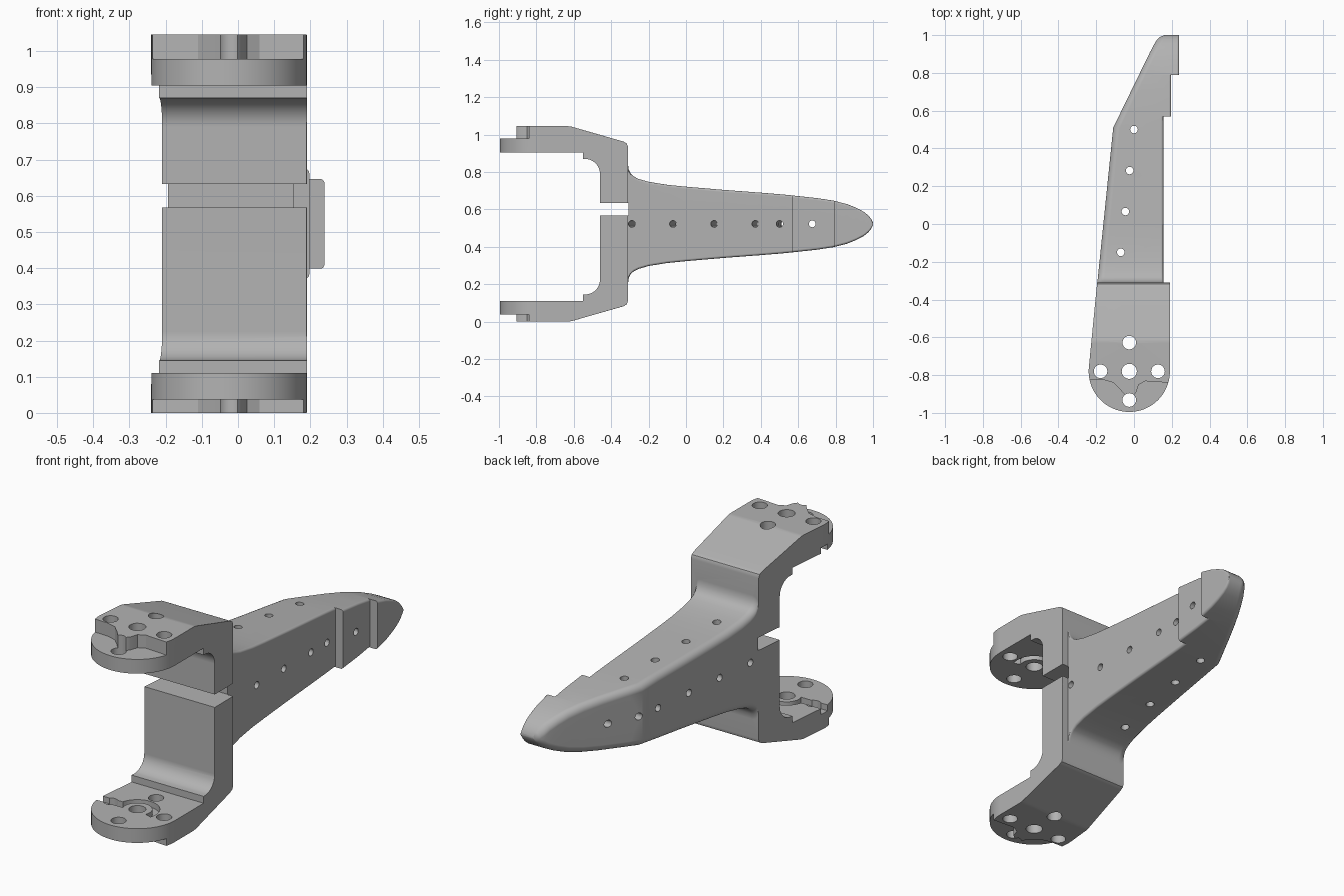
import bpy, bmesh, math
from mathutils import Vector, Matrix

cube = bpy.data.objects.get("Cube")
if cube:
    bpy.data.objects.remove(cube, do_unlink=True)

HEIGHT = 1.045            # full height of the bracket
INNER_SUM = 1.015         # lower z + upper z for the inner features
MID = HEIGHT / 2
LUG = Vector((-0.025, -0.78))
LUG_R = 0.215

grey = bpy.data.materials.new("machined grey")
grey.use_nodes = True
grey.diffuse_color = (0.45, 0.45, 0.45, 1)
grey.node_tree.nodes["Principled BSDF"].inputs["Base Color"].default_value = (0.45, 0.45, 0.45, 1)


def add_object(name, bm):
    bmesh.ops.recalc_face_normals(bm, faces=bm.faces)
    mesh = bpy.data.meshes.new(name)
    bm.to_mesh(mesh)
    bm.free()
    mesh.materials.append(grey)
    ob = bpy.data.objects.new(name, mesh)
    bpy.context.scene.collection.objects.link(ob)
    return ob


def prism(name, points, low, high, axis="z"):
    """Extrude a flat outline along z (points are x, y) or along x (points are y, z)."""
    bm = bmesh.new()
    place = (lambda p: (p[0], p[1], low)) if axis == "z" else (lambda p: (low, p[0], p[1]))
    face = bm.faces.new([bm.verts.new(place(p)) for p in points])
    moved = bmesh.ops.extrude_face_region(bm, geom=[face])["geom"]
    shift = Vector((0, 0, high - low)) if axis == "z" else Vector((high - low, 0, 0))
    bmesh.ops.translate(bm, vec=shift, verts=[v for v in moved if isinstance(v, bmesh.types.BMVert)])
    return add_object(name, bm)


def drill(center, radius, length, rotation):
    bm = bmesh.new()
    bmesh.ops.create_cone(bm, cap_ends=True, segments=24, radius1=radius, radius2=radius,
                          depth=length, matrix=Matrix.Translation(center) @ rotation)
    return add_object("drill", bm)


def combine(target, tool, operation):
    mod = target.modifiers.new("combine", "BOOLEAN")
    mod.object, mod.operation, mod.solver = tool, operation, "EXACT"
    bpy.context.view_layer.update()
    graph = bpy.context.evaluated_depsgraph_get()
    mesh = bpy.data.meshes.new_from_object(target.evaluated_get(graph))
    target.modifiers.clear()
    target.data = mesh
    bpy.data.objects.remove(tool, do_unlink=True)


def arc(center, radius, start, end, steps):
    angles = [math.radians(start + (end - start) * i / steps) for i in range(steps + 1)]
    return [(center[0] + radius * math.cos(a), center[1] + radius * math.sin(a)) for a in angles]


def lerp(table, y):
    for (y0, a), (y1, b) in zip(table, table[1:]):
        if y <= y1:
            return a + (b - a) * (y - y0) / (y1 - y0)
    return table[-1][1]


# Bracket: C-shaped side profile trimmed by its plan outline
outer = [(-1.05, 0), (-0.63, 0), (-0.61, 0.003), (-0.335, 0.082), (-0.317, 0.092), (-0.31, 0.11)]
inner = [(-1.05, 0.11), (-0.55, 0.11), (-0.55, 0.145)] + arc((-0.54, 0.225), 0.08, -80, 0, 8)
profile = (outer + [(y, HEIGHT - z) for y, z in reversed(outer)]
           + [(y, INNER_SUM - z) for y, z in inner] + list(reversed(inner)))
bracket = prism("bracket_arm", profile, -0.4, 0.4, "x")
plan = arc(LUG, LUG_R, 0, -186, 48) + [(-0.195, -0.31), (0.19, -0.31)]
combine(bracket, prism("plan_trim", plan, -0.2, 1.3), "INTERSECT")

# Rounded edges along the straight right flank
bm = bmesh.new()
bm.from_mesh(bracket.data)
flank = []
for e in bm.edges:
    mid = (e.verts[0].co + e.verts[1].co) / 2
    on_plane = all(abs(v.co.x - 0.19) < 0.001 for v in e.verts)
    outside = mid.z < 0.1 or mid.z > 0.94 or mid.y > -0.35
    wall = abs(mid.y + 0.46) < 0.002
    if on_plane and (outside or wall) and e.calc_length() > 0.002 and mid.y > -0.78:
        if len(e.link_faces) == 2 and e.calc_face_angle() > 0.5:
            flank.append(e)
bmesh.ops.bevel(bm, geom=flank, offset=0.014, segments=4, profile=0.5, affect="EDGES", clamp_overlap=True)
bm.to_mesh(bracket.data)
bm.free()

# Arm: rounded sections lofted along y, with two steps on the right
half_height = [(-0.325, 0.34), (-0.311, 0.325), (-0.306, 0.29), (-0.295, 0.268), (-0.28, 0.254),
               (-0.255, 0.241), (-0.2, 0.225), (-0.1, 0.209), (0, 0.199), (0.2, 0.182), (0.4, 0.167),
               (0.51, 0.158), (0.57, 0.152), (0.7, 0.138), (0.79, 0.124), (0.86, 0.106), (0.91, 0.086),
               (0.95, 0.065), (0.975, 0.045), (0.99, 0.026), (1.0, 0.006)]
left_edge = [(-0.33, -0.196), (0.51, -0.11), (0.91, 0.085), (0.95, 0.106), (0.975, 0.121),
             (0.99, 0.137), (1.0, 0.16)]


def section(bm, y, right):
    h, left = lerp(half_height, y), lerp(left_edge, y)
    pts = []
    for sx, sz, start in ((1, 1, 0), (-1, 1, 90), (-1, -1, 180), (1, -1, 270)):
        r = min(0.012 if sx > 0 else 0.035, h * 0.95)
        corner = ((right if sx > 0 else left) - sx * r, MID + sz * (h - r))
        pts += arc(corner, r, start, start + 90, 5)
    return [bm.verts.new((x, y, z)) for x, z in pts]


bm = bmesh.new()
rings = []
right = 0.155
for y, _ in half_height:
    rings.append(section(bm, y, right))
    if y in (0.57, 0.79):
        right += 0.042
        rings.append(section(bm, y, right))
for a, b in zip(rings, rings[1:]):
    for i in range(len(a)):
        j = (i + 1) % len(a)
        bm.faces.new((a[i], a[j], b[j], b[i]))
bm.faces.new(rings[0])
bm.faces.new(rings[-1])
combine(bracket, add_object("arm", bm), "UNION")


# Slot through the upright
def box(x0, x1, y0, y1, z0, z1):
    return prism("slot", [(x0, y0), (x1, y0), (x1, y1), (x0, y1)], z0, z1)


combine(bracket, box(-0.5, 0.5, -0.7, -0.308, 0.567, 0.633), "DIFFERENCE")

# Lowered front of both lugs, leaving a pointed pad
pad_cut = [(-0.3, -1.1), (0.3, -1.1), (0.3, -0.84), (0.18, -0.84), (0.06, -0.832), (0.025, -0.85),
           (0.012, -0.89), (-0.01, -0.915), (-0.04, -0.915), (-0.07, -0.88), (-0.11, -0.84),
           (-0.16, -0.825), (-0.3, -0.82)]
# Shallow cable groove on the inner faces
groove = arc(LUG, 0.105, -20, 165, 20) + [(-0.3, -0.755), (-0.3, -0.805)] + arc(LUG, 0.07, 200, -20, 20)
for outline, low, high in ((pad_cut, -0.1, 0.037), (groove, 0.08, 0.125)):
    combine(bracket, prism("lower_cut", outline, low, high), "DIFFERENCE")
    combine(bracket, prism("upper_cut", outline, INNER_SUM - high, INNER_SUM - low), "DIFFERENCE")

# Vertical holes in the lugs and the arm
upright = Matrix.Identity(4)
for x, y, r in ((0, 0, 0.04), (0, 0.152, 0.036), (0, -0.152, 0.036), (0.152, 0, 0.036), (-0.152, 0, 0.036)):
    combine(bracket, drill((LUG.x + x, LUG.y + y, MID), r, 1.5, upright), "DIFFERENCE")
for x, y in ((0, 0.5), (-0.023, 0.283), (-0.046, 0.066), (-0.07, -0.15)):
    combine(bracket, drill((x, y, MID), 0.02, 1, upright), "DIFFERENCE")

# Cross holes, square to the slanted left side
for y in (-0.29, -0.07, 0.15, 0.37, 0.5, 0.675):
    turn = 0 if y > 0.6 else math.radians(-6)
    aim = Matrix.Rotation(turn, 4, "Z") @ Matrix.Rotation(math.pi / 2, 4, "Y")
    center = (0, y - 0.16 * math.tan(turn), MID)
    combine(bracket, drill(center, 0.018, 0.8, aim), "DIFFERENCE")

# Smooth shading with sharp edges kept
bracket.data.materials.clear()
bracket.data.materials.append(grey)
bpy.ops.object.select_all(action="DESELECT")
bracket.select_set(True)
bpy.context.view_layer.objects.active = bracket
bpy.ops.object.shade_smooth_by_angle(angle=math.radians(28))
weighted = bracket.modifiers.new("even shading", "WEIGHTED_NORMAL")
weighted.keep_sharp = True
